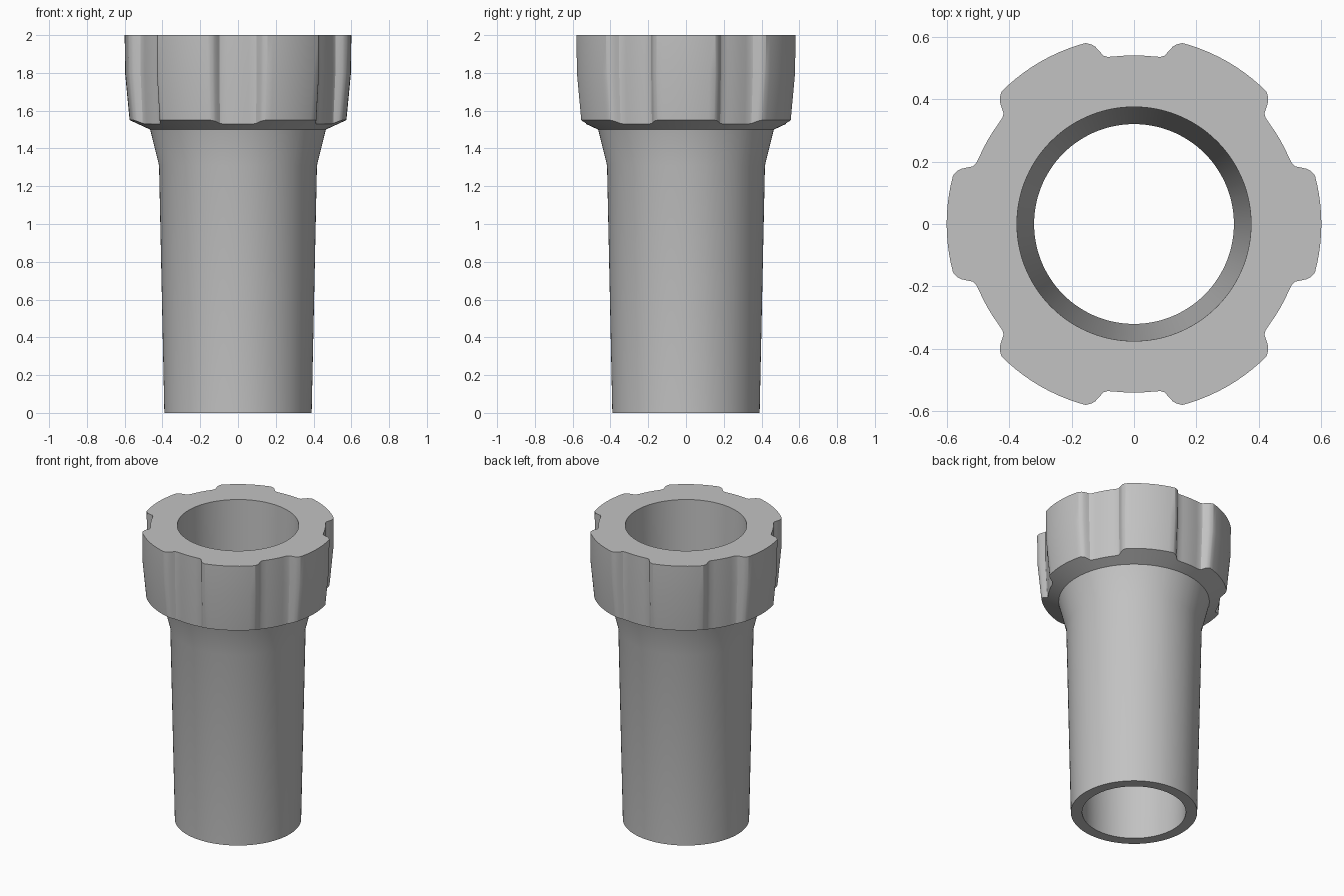
import bpy, bmesh
from math import cos, sin, radians

cube = bpy.data.objects.get("Cube")
if cube:
    bpy.data.objects.remove(cube, do_unlink=True)

# One flat grey material
grey = bpy.data.materials.new("light_grey")
grey.use_nodes = True
colour = (0.54, 0.54, 0.54, 1)
grey.diffuse_color = colour
grey.node_tree.nodes["Principled BSDF"].inputs["Base Color"].default_value = colour

# Half of one groove: degrees from its middle, and depth from none (0) to full (1)
HALF_GROOVE = [(0, 1), (3, 1), (6, 1), (9, 0.97), (10.3, 0.87), (11.3, 0.6),
               (12.3, 0.32), (13.2, 0.17), (14.3, 0.06), (15, 0),
               (18, 0), (21, 0), (24, 0), (27, 0), (30, 0)]
GROOVE_COUNT = 6


def groove_columns():
    """Angle and groove depth of every column around the sleeve."""
    one = [(-a, d) for a, d in reversed(HALF_GROOVE[1:])] + HALF_GROOVE[:-1]
    return [(30 + 60 * k + a, d) for k in range(GROOVE_COUNT) for a, d in one]


def section(depth):
    """Closed radius/height outline of wall, flare, collar and bore."""
    def cut(rib, floor):
        return rib + (floor - rib) * depth
    rim = cut(0.574, 0.53)
    rim_z = 1.5 + (rim - 0.465) * 0.46
    return [(0.32, 0), (0.39, 0), (0.418, 1.31), (0.465, 1.5),
            (rim, rim_z), (cut(0.598, 0.54), 1.8), (cut(0.6, 0.54), 2),
            (0.375, 2)]


# Hollow sleeve with a flared neck and a grooved collar
bm = bmesh.new()
columns = []
for angle, depth in groove_columns():
    c, s = cos(radians(angle)), sin(radians(angle))
    columns.append([bm.verts.new((r * c, r * s, z)) for r, z in section(depth)])
for i, col in enumerate(columns):
    nxt = columns[(i + 1) % len(columns)]
    for j in range(len(col)):
        k = (j + 1) % len(col)
        bm.faces.new((col[j], nxt[j], nxt[k], col[k]))
bmesh.ops.recalc_face_normals(bm, faces=bm.faces)

mesh = bpy.data.meshes.new("grooved_sleeve")
bm.to_mesh(mesh)
bm.free()
mesh.materials.append(grey)
sleeve = bpy.data.objects.new("grooved_sleeve", mesh)
bpy.context.collection.objects.link(sleeve)

# Smooth the round walls, keep the rims sharp
bpy.ops.object.select_all(action="DESELECT")
sleeve.select_set(True)
bpy.context.view_layer.objects.active = sleeve
bpy.ops.object.shade_smooth_by_angle(angle=radians(25))
